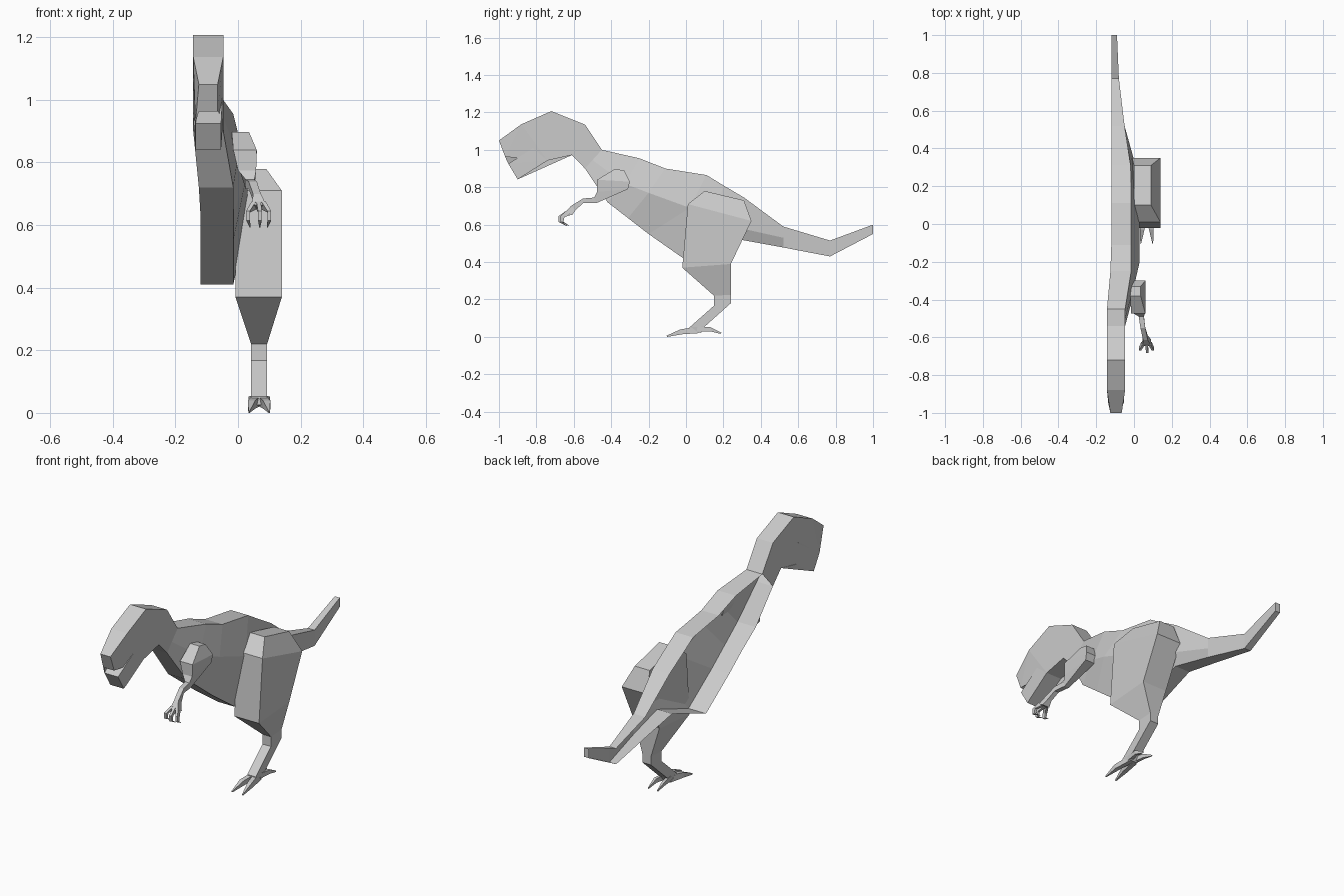
import bpy, bmesh


def finish(name, bm):
    bmesh.ops.recalc_face_normals(bm, faces=bm.faces)
    me = bpy.data.meshes.new(name)
    bm.to_mesh(me)
    bm.free()
    ob = bpy.data.objects.new(name, me)
    bpy.context.collection.objects.link(ob)
    return ob


def limb(name, rings):
    """Four-sided loft; ring = (front y, front z, back y, back z, x0, x1)."""
    bm = bmesh.new()
    loops = []
    for fy, fz, by, bz, x0, x1 in rings:
        loops.append([bm.verts.new(p) for p in
                      ((x0, fy, fz), (x1, fy, fz), (x1, by, bz), (x0, by, bz))])
    for a, b in zip(loops, loops[1:]):
        for i in range(4):
            j = (i + 1) % 4
            bm.faces.new((a[i], a[j], b[j], b[i]))
    bm.faces.new(loops[0])
    bm.faces.new(loops[-1])
    return finish(name, bm)


# Head: side profile (y, z, half width) bridged to both sides, open at the neck
HEAD_X = -0.095
profile = [(-.45, 1.0, .048), (-.54, 1.135, .048), (-.72, 1.207, .048),
           (-.88, 1.137, .048), (-1.0, 1.05, .03), (-.967, .963, .03),
           (-.74, 1.06, .048), (-.95, .925, .041), (-.9, .842, .041),
           (-.74, .943, .048), (-.61, .972, .048), (-.54, .90, .048)]
bm = bmesh.new()
left = [bm.verts.new((HEAD_X - w, y, z)) for y, z, w in profile]
right = [bm.verts.new((HEAD_X + w, y, z)) for y, z, w in profile]
bm.faces.new(left)
bm.faces.new(right)
for i in range(len(profile) - 1):
    bm.faces.new((left[i], left[i + 1], right[i + 1], right[i]))
bmesh.ops.triangulate(bm, faces=[f for f in bm.faces if len(f.verts) > 4])
finish("head", bm)

# Body and tail: spine strip, bulging right wall and belly strip, open on the left
# station = left x, then top, middle and bottom points of the wall
stations = [
    (-.143, (-.047, -.45, 1.0), (-.047, -.50, .945), (-.047, -.54, .90)),
    (-.125, (-.015, -.25, .955), (.0, -.33, .82), (-.015, -.42, .72)),
    (-.12, (-.015, -.11, .90), (.03, -.20, .77), (-.015, -.31, .635)),
    (-.12, (-.015, .11, .865), (.03, .02, .69), (-.015, -.20, .55)),
    (-.12, (-.015, .20, .81), (.03, .15, .62), (-.015, .0, .41)),
    (-.12, (-.018, .31, .745), (.0, .34, .57), (-.03, .29, .52)),
    (-.12, (-.05, .52, .59), (-.05, .52, .53), (-.05, .52, .478)),
    (-.12, (-.08, .77, .515), (-.08, .77, .47), (-.08, .77, .43)),
    (-.12, (-.09, 1.0, .60), (-.09, 1.0, .575), (-.09, 1.0, .55)),
]
bm = bmesh.new()
rows = []
for lx, top, mid, bot in stations:
    pts = [(lx, top[1], top[2]), top, mid, bot, (lx, bot[1], bot[2])]
    rows.append([bm.verts.new(p) for p in pts])
for a, b in zip(rows, rows[1:]):
    for i in range(4):
        bm.faces.new((a[i], a[i + 1], b[i + 1], b[i]))
bm.faces.new(rows[-1])
finish("body_and_tail", bm)

# Leg: thigh, shin and foot
limb("leg", [
    (.10, .78, .31, .73, .0, .09),
    (.01, .71, .35, .62, -.01, .14),
    (-.02, .37, .24, .39, -.008, .14),
    (.15, .22, .24, .225, .042, .093),
    (.15, .167, .24, .18, .042, .093),
    (.02, .052, .10, .055, .042, .093),
    (.02, .025, .08, .022, .045, .09),
])

# Toes and rear spurs, mirrored about the foot centre
FOOT_X = 0.0675
for s, side in ((-1, "inner"), (1, "outer")):
    def across(a, b):
        return FOOT_X + s * a, FOOT_X + s * b
    limb(side + "_toe", [
        (.03, .05, .07, .02, *across(.0, .025)),
        (-.03, .04, -.02, .014, *across(.012, .036)),
        (-.105, .006, -.10, .0, *across(.030, .034)),
    ])
    limb(side + "_spur", [
        (.06, .055, .06, .028, *across(.005, .025)),
        (.13, .052, .13, .03, *across(.018, .034)),
        (.19, .022, .185, .016, *across(.026, .029)),
    ])

# Arm: shoulder, upper arm, forearm and palm
limb("arm", [
    (-.38, .898, -.33, .89, -.02, .035),
    (-.475, .84, -.30, .83, -.015, .06),
    (-.475, .775, -.31, .79, .0, .058),
    (-.49, .745, -.48, .715, .025, .052),
    (-.55, .74, -.55, .715, .034, .06),
    (-.615, .70, -.59, .678, .048, .073),
    (-.645, .665, -.61, .65, .045, .09),
])

# Three hooked fingers
for i, (x0, x1) in enumerate(((.05, .032), (.066, .07), (.082, .1))):
    d = 0.012 * (i == 1)
    limb(f"finger_{i + 1}", [
        (-.64, .675, -.62, .65, x0 - .007, x0 + .007),
        (-.67 - d, .645, -.65 - d, .64, x1 - .006, x1 + .006),
        (-.67 - d, .615, -.655 - d, .615, x1 - .006, x1 + .006),
        (-.625 - d, .595, -.625 - d, .592, x1 * .8 + .012, x1 * .8 + .015),
    ])
